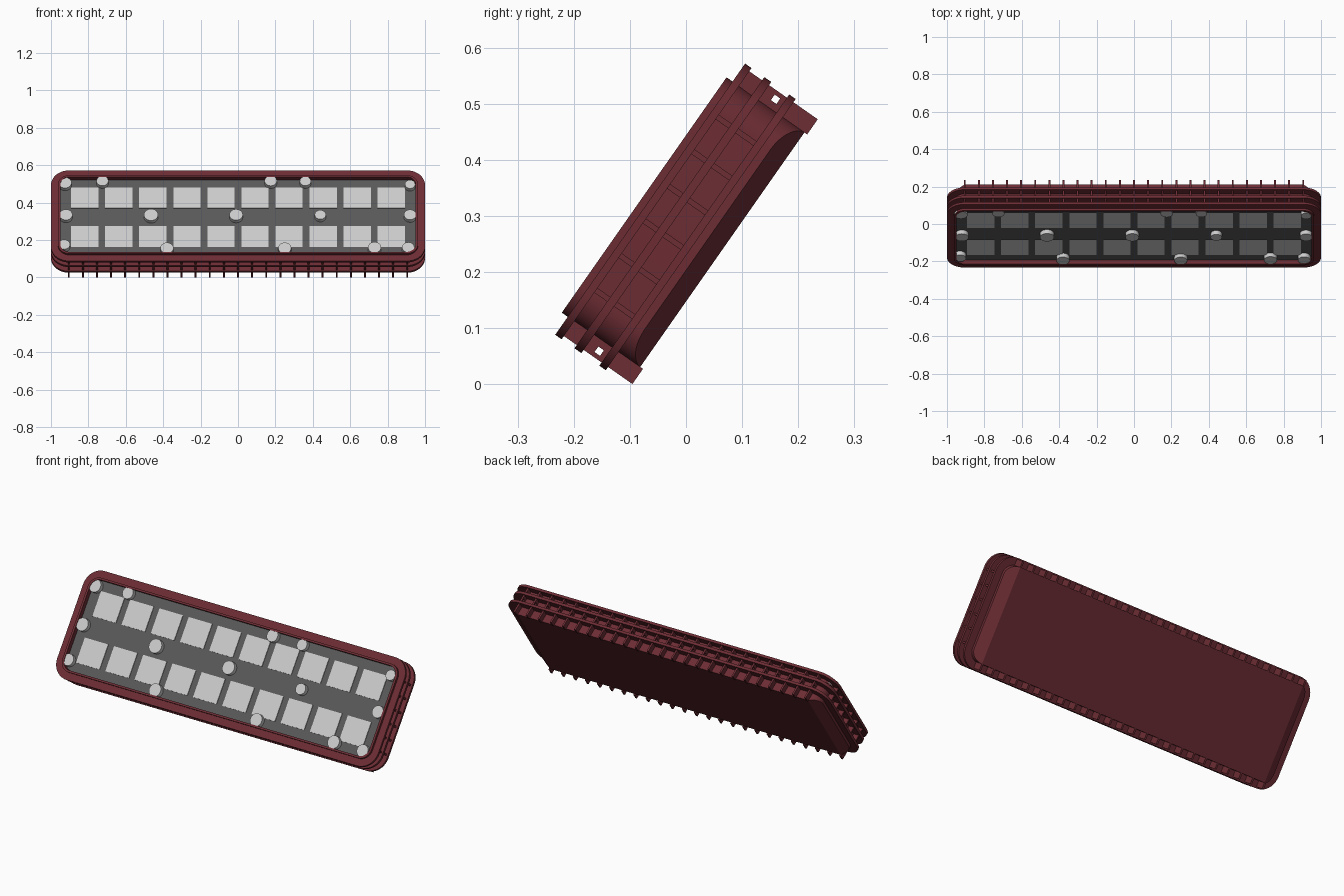
import bpy, bmesh, math
from mathutils import Matrix, Vector

if "Cube" in bpy.data.objects:
    bpy.data.objects.remove(bpy.data.objects["Cube"])

# Everything is built flat (x along, y up the panel, z out of the lit face), then tilted
TILT = Matrix.Translation((0, 0, 0.285)) @ Matrix.Rotation(math.radians(55), 4, 'X')


def material(name, col):
    m = bpy.data.materials.new(name)
    m.diffuse_color = (*col, 1)
    m.use_nodes = True
    m.node_tree.nodes["Principled BSDF"].inputs["Base Color"].default_value = m.diffuse_color
    return m


RED = material("dark_red_metal", (0.15, 0.026, 0.034))
DARK = material("board_grey", (0.1, 0.1, 0.1))


def finish(bm, name, mat=None, smooth=False):
    bmesh.ops.recalc_face_normals(bm, faces=bm.faces)
    me = bpy.data.meshes.new(name)
    bm.to_mesh(me)
    bm.free()
    me.transform(TILT)
    ob = bpy.data.objects.new(name, me)
    bpy.context.collection.objects.link(ob)
    if mat:
        me.materials.append(mat)
    if smooth:
        bpy.ops.object.select_all(action='DESELECT')
        ob.select_set(True)
        bpy.context.view_layer.objects.active = ob
        bpy.ops.object.shade_smooth_by_angle(angle=math.radians(30))
    return ob


def outline(hx, hy, r, n=10):
    pts = []
    for k, (sx, sy) in enumerate(((1, 1), (-1, 1), (-1, -1), (1, -1))):
        for i in range(n + 1):
            a = math.pi / 2 * (k + i / n)
            pts.append((sx * (hx - r) + r * math.cos(a), sy * (hy - r) + r * math.sin(a)))
    return pts


def slab(bm, hx, hy, r, z0, z1):
    pts = outline(hx, hy, r)
    f = bm.faces.new([bm.verts.new((x, y, z0)) for x, y in pts])
    up = bmesh.ops.extrude_face_region(bm, geom=[f])['geom']
    # the source face stays as the lower cap
    bmesh.ops.translate(bm, vec=(0, 0, z1 - z0),
                        verts=[g for g in up if isinstance(g, bmesh.types.BMVert)])
    if f.is_valid is False:
        bm.faces.new([v for v in bm.verts if abs(v.co.z - z0) < 1e-6])


def ring(bm, outer, inner, z0, z1):
    loops = [[bm.verts.new((x, y, z)) for x, y in outline(*o)]
             for o, z in ((outer, z0), (outer, z1), (inner, z1), (inner, z0))]
    n = len(loops[0])
    for a in range(4):
        p, q = loops[a], loops[(a + 1) % 4]
        for i in range(n):
            j = (i + 1) % n
            bm.faces.new((p[i], p[j], q[j], q[i]))


def box(bm, x0, x1, y0, y1, z0, z1):
    m = Matrix.Translation(((x0 + x1) / 2, (y0 + y1) / 2, (z0 + z1) / 2)) @ \
        Matrix.Diagonal((abs(x1 - x0), abs(y1 - y0), abs(z1 - z0), 1))
    bmesh.ops.create_cube(bm, size=1, matrix=m)


# Housing with both ends cut at a slant toward the back
bm = bmesh.new()
slab(bm, 0.96, 0.256, 0.06, -0.079, 0.06)
for s in (1, -1):
    no = Vector((s * 0.032, 0, -0.055)).normalized()
    cut = bmesh.ops.bisect_plane(bm, geom=bm.verts[:] + bm.edges[:] + bm.faces[:],
                                 plane_co=(s * 0.96, 0, -0.047), plane_no=no, clear_outer=True)
    edges = [g for g in cut['geom_cut'] if isinstance(g, bmesh.types.BMEdge)]
    bmesh.ops.holes_fill(bm, edges=edges)
finish(bm, "housing", RED, True)

# Three flanges round the edge and the thin lip in front
OUTER, INNER = (1.0, 0.295, 0.095), (0.95, 0.245, 0.05)
for i, (z0, z1) in enumerate(((0.064, 0.078), (0.021, 0.036), (-0.032, -0.018))):
    bm = bmesh.new()
    ring(bm, OUTER, INNER, z0, z1)
    finish(bm, f"flange_{i + 1}", RED, True)
bm = bmesh.new()
ring(bm, (0.962, 0.256, 0.06), INNER, 0.055, 0.091)
finish(bm, "front_lip", RED, True)

# Cooling fins along both long sides, each pierced by a small square hole
bm = bmesh.new()
for i in range(25):
    x = -0.905 + i * 1.81 / 24
    a, b = x - 0.005, x + 0.005
    for s in (1, -1):
        box(bm, a, b, s * 0.25, s * 0.288, 0.003, 0.07)
        box(bm, a, b, s * 0.255, s * 0.288, -0.085, -0.009)
        box(bm, a, b, s * 0.25, s * 0.268, -0.009, 0.003)
        box(bm, a, b, s * 0.280, s * 0.288, -0.009, 0.003)
finish(bm, "cooling_fins", RED)

# Short ribs between the flanges at both ends
bm = bmesh.new()
for i in range(6):
    y = (i - 2.5) * 0.0754
    for s in (1, -1):
        box(bm, s * 0.95, s * 0.99, y - 0.005, y + 0.005, -0.025, 0.07)
finish(bm, "end_ribs", RED)

# Board and light tiles
bm = bmesh.new()
slab(bm, 0.955, 0.25, 0.055, 0.05, 0.063)
finish(bm, "board", DARK)
bm = bmesh.new()
for i in range(10):
    x = (i - 4.5) * 0.182
    for y in (0.125, -0.127):
        box(bm, x - 0.073, x + 0.073, y - 0.068, y + 0.068, 0.06, 0.067)
finish(bm, "light_tiles")

# Round studs scattered over the board (x, y, radius)
STUDS = [(-.925, .209, .035), (-.725, .221, .032), (.175, .221, .033), (.36, .219, .03),
         (.92, .199, .028), (-.92, 0, .035), (-.465, 0, .038), (-.01, 0, .036),
         (.44, 0, .03), (.92, 0, .033), (-.93, -.194, .032), (-.38, -.217, .035),
         (.25, -.217, .035), (.73, -.213, .035), (.91, -.213, .033)]
bm = bmesh.new()
for x, y, r in STUDS:
    bmesh.ops.create_cone(bm, cap_ends=True, segments=24, radius1=r, radius2=r, depth=0.028,
                          matrix=Matrix.Translation((x, y, 0.074)))
finish(bm, "studs", None, True)
